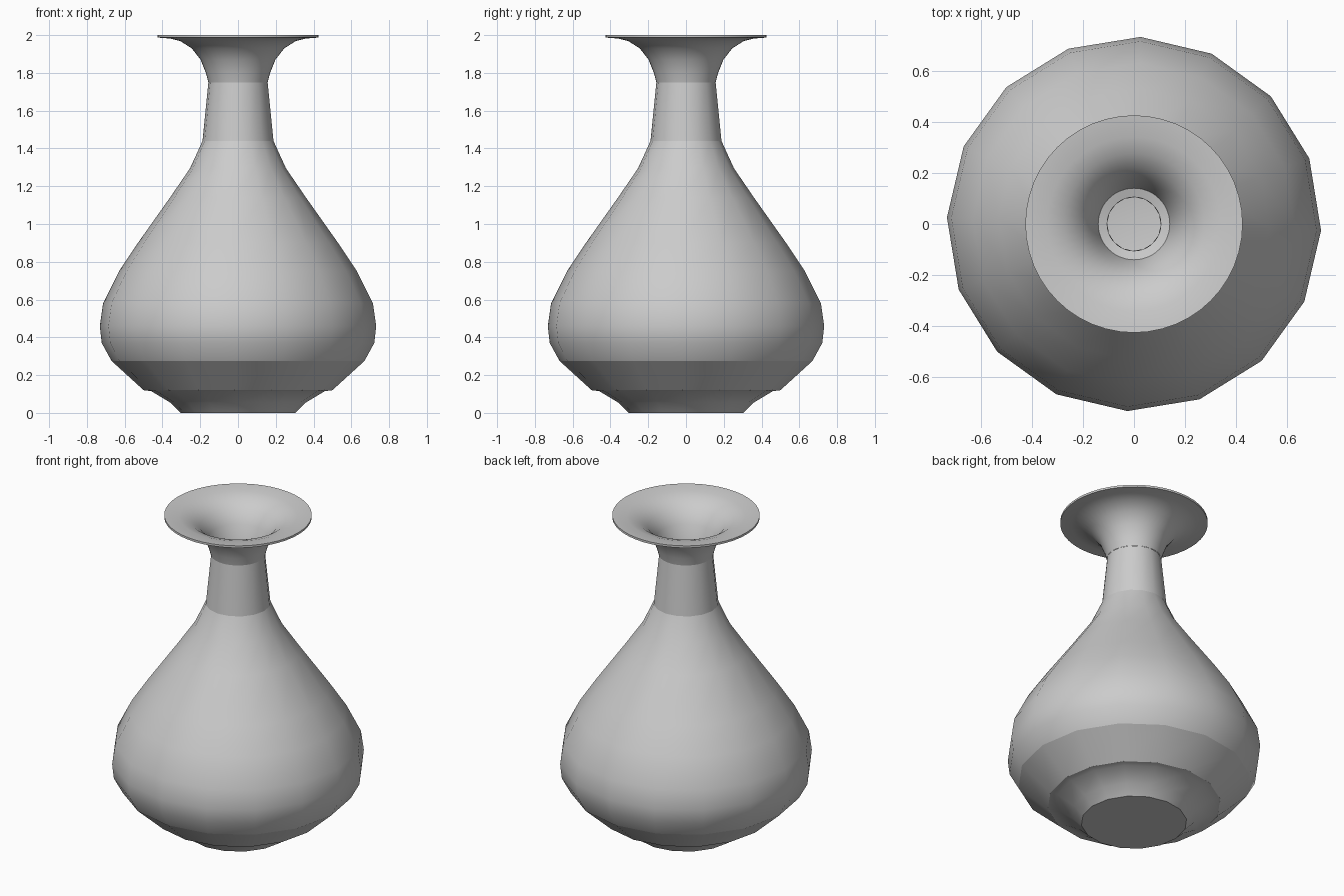
import bpy, bmesh, math

if "Cube" in bpy.data.objects:
    bpy.data.objects.remove(bpy.data.objects["Cube"])


def lathe(name, profile, sides, turn=0.0):
    """Revolve an (radius, height) profile around z; smooth shaded."""
    bm = bmesh.new()
    rings = []
    for r, z in profile:
        ring = []
        for i in range(sides):
            a = 2 * math.pi * i / sides + turn
            ring.append(bm.verts.new((r * math.cos(a), r * math.sin(a), z)))
        rings.append(ring)
    for lo, hi in zip(rings, rings[1:]):
        for i in range(sides):
            j = (i + 1) % sides
            bm.faces.new((lo[i], lo[j], hi[j], hi[i]))
    bmesh.ops.remove_doubles(bm, verts=bm.verts, dist=1e-5)
    me = bpy.data.meshes.new(name)
    bm.to_mesh(me)
    bm.free()
    ob = bpy.data.objects.new(name, me)
    bpy.context.collection.objects.link(ob)
    bpy.ops.object.select_all(action='DESELECT')
    ob.select_set(True)
    bpy.context.view_layer.objects.active = ob
    bpy.ops.object.shade_smooth_by_angle(angle=math.radians(40))
    return ob


TURN = math.radians(-2)

# Foot with closed underside
lathe("foot", [(0, 0), (0.305, 0), (0.36, 0.055), (0.46, 0.115), (0.50, 0.12)], 16, TURN)

# Tapered lower band, separate so its upper edge stays crisp
lathe("lower_band", [(0.50, 0.12), (0.67, 0.275)], 16, TURN)

# Pear-shaped body
lathe("body", [(0.67, 0.275), (0.722, 0.37), (0.732, 0.46), (0.715, 0.58),
               (0.63, 0.75), (0.53, 0.90), (0.36, 1.14), (0.254, 1.295),
               (0.188, 1.44)], 16, TURN)

# Straight neck
lathe("neck", [(0.188, 1.44), (0.157, 1.75)], 16, TURN)

# Flared lip, outside then over the rim and down into the throat
lathe("lip", [(0.157, 1.75), (0.170, 1.80), (0.198, 1.87), (0.245, 1.93),
              (0.305, 1.968), (0.36, 1.982), (0.425, 1.987), (0.425, 2.0),
              (0.34, 1.992), (0.275, 1.97), (0.22, 1.93), (0.17, 1.86),
              (0.14, 1.75), (0.105, 1.74)], 48)

# Inner wall and floor
lathe("inner_wall", [(0.105, 1.74), (0.135, 1.44), (0.20, 1.295), (0.31, 1.14),
                     (0.48, 0.90), (0.58, 0.75), (0.66, 0.58), (0.68, 0.46),
                     (0.62, 0.29), (0.42, 0.13), (0.28, 0.06), (0, 0.06)], 16, TURN)
